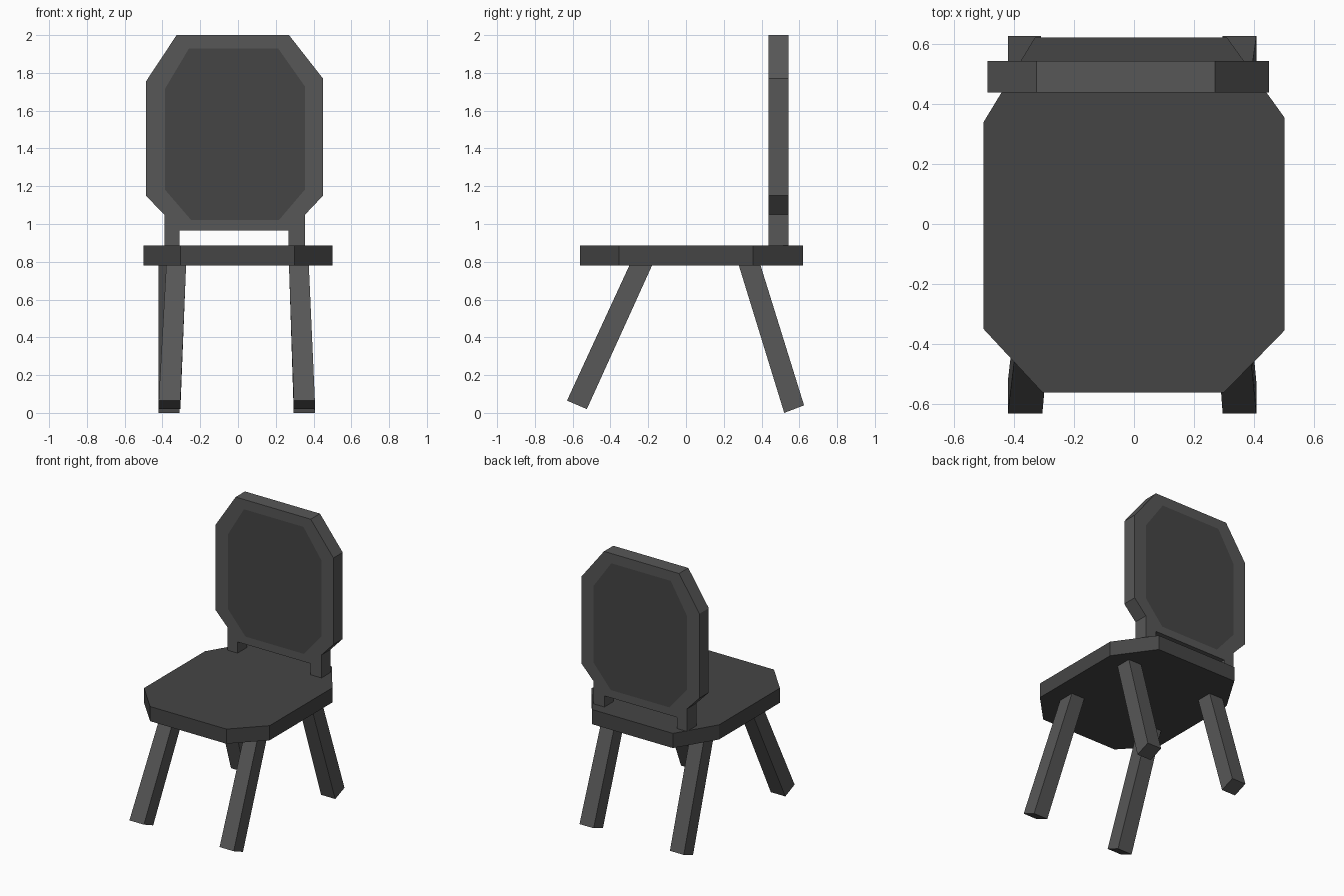
import bpy, bmesh
from mathutils import Vector

if "Cube" in bpy.data.objects:
    bpy.data.objects.remove(bpy.data.objects["Cube"])


def material(name, v):
    m = bpy.data.materials.new(name)
    m.diffuse_color = (v, v, v, 1)
    m.use_nodes = True
    m.node_tree.nodes["Principled BSDF"].inputs["Base Color"].default_value = m.diffuse_color
    return m


FRAME = material("frame_grey", 0.095)
PANEL = material("panel_grey", 0.06)


def loft(name, loop_a, loop_b, mats, edit=None):
    """Closed solid between two matching loops of points."""
    bm = bmesh.new()
    a = [bm.verts.new(p) for p in loop_a]
    b = [bm.verts.new(p) for p in loop_b]
    n = len(a)
    caps = [bm.faces.new(a), bm.faces.new(b)]
    for i in range(n):
        j = (i + 1) % n
        bm.faces.new((a[i], a[j], b[j], b[i]))
    bmesh.ops.recalc_face_normals(bm, faces=bm.faces[:])
    if edit:
        edit(bm, caps)
    mesh = bpy.data.meshes.new(name)
    bm.to_mesh(mesh)
    bm.free()
    for m in mats:
        mesh.materials.append(m)
    obj = bpy.data.objects.new(name, mesh)
    bpy.context.collection.objects.link(obj)
    return obj


# Seat: irregular octagon slab
seat = [(-0.305, -0.56), (0.30, -0.56), (0.50, -0.355), (0.50, 0.355),
        (0.31, 0.62), (-0.33, 0.62), (-0.50, 0.34), (-0.50, -0.35)]
loft("seat", [(x, y, 0.78) for x, y in seat],
     [(x, y, 0.885) for x, y in seat], [PANEL])


# Backrest: octagon slab with a flush darker panel on both sides
def inset_panels(bm, caps):
    bmesh.ops.inset_individual(bm, faces=caps, thickness=0.03)
    for f in caps:
        f.material_index = 1
        outer = {}
        for v in f.verts:
            for e in v.link_edges:
                o = e.other_vert(v)
                if o not in f.verts[:]:
                    outer[v] = o.co.copy()
        for v, p in outer.items():
            v.co = Vector((-0.016 + (p.x + 0.018) * 0.792, p.y,
                           1.475 + (p.z - 1.4825) * 0.879))


Y0, Y1 = 0.438, 0.543
back = [(-0.31, 0.965), (0.275, 0.965), (0.45, 1.15), (0.45, 1.77),
        (0.27, 2.0), (-0.325, 2.0), (-0.487, 1.755), (-0.487, 1.15)]
loft("backrest", [(x, Y0, z) for x, z in back],
     [(x, Y1, z) for x, z in back], [FRAME, PANEL], inset_panels)

# Short posts between seat and backrest, cut to the sloping underside
for side, inner, outer in (("left", -0.31, -0.388), ("right", 0.267, 0.355)):
    post = [(inner, 0.885), (outer, 0.885), (outer, 1.05), (inner, 0.965)]
    loft(side + "_back_post", [(x, Y0, z) for x, z in post],
         [(x, Y1, z) for x, z in post], [FRAME])

# Splayed legs: x range at foot and top, then (y, z) of the foot edges and top y range
FRONT = ((-0.63, 0.065), (-0.525, 0.02), -0.30, -0.18)
REAR = ((0.52, 0.0), (0.625, 0.04), 0.28, 0.395)
legs = {
    "front_left_leg": ((-0.42, -0.305), (-0.38, -0.275), FRONT),
    "front_right_leg": ((0.295, 0.407), (0.27, 0.375), FRONT),
    "rear_left_leg": ((-0.42, -0.31), (-0.42, -0.31), REAR),
    "rear_right_leg": ((0.295, 0.407), (0.27, 0.375), REAR),
}
for name, ((f0, f1), (t0, t1), (near, far, ty0, ty1)) in legs.items():
    foot = [(f0, *near), (f1, *near), (f1, *far), (f0, *far)]
    top = [(t0, ty0, 0.78), (t1, ty0, 0.78), (t1, ty1, 0.78), (t0, ty1, 0.78)]
    loft(name, foot, top, [FRAME])
